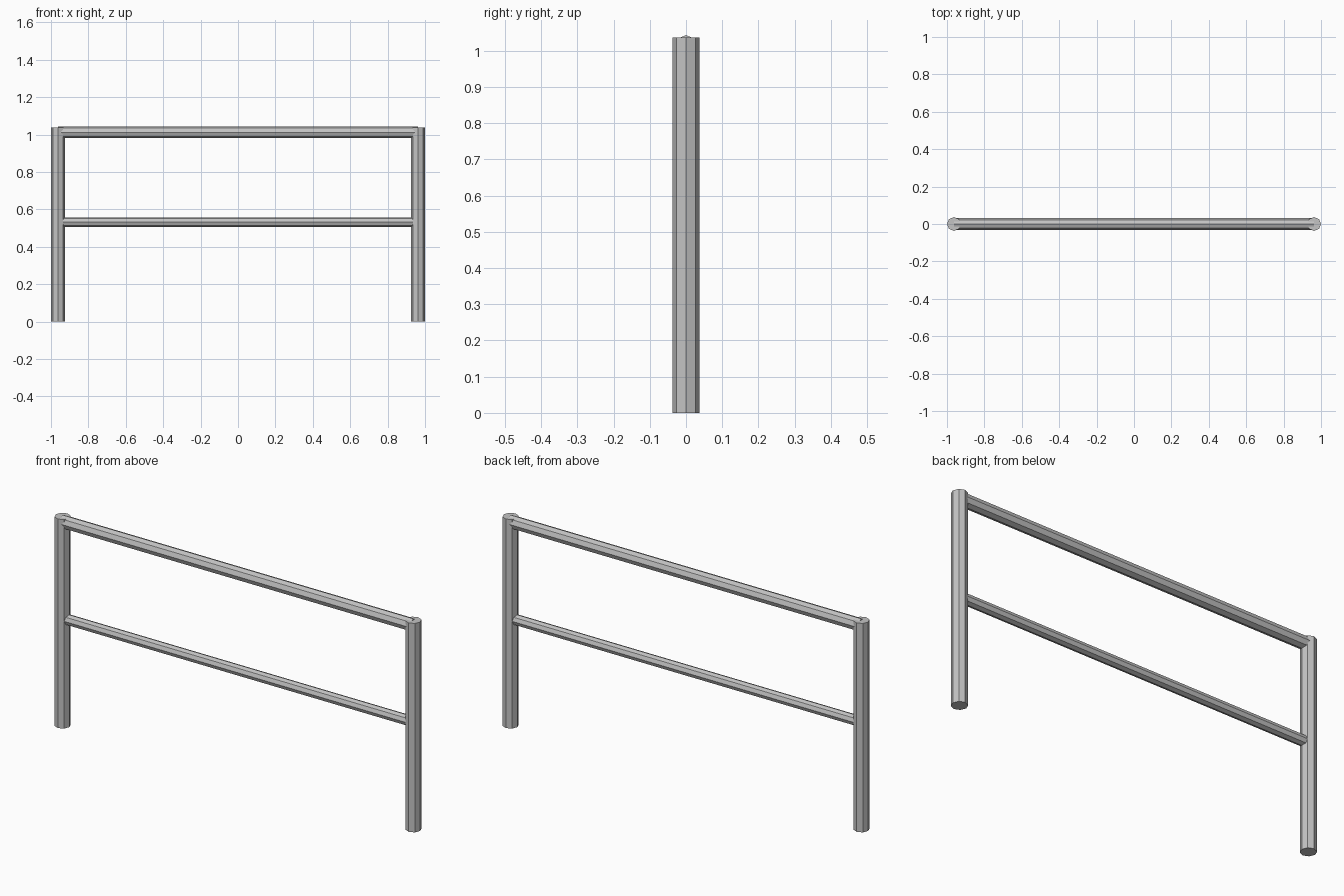
import bpy
import math

# Remove the default cube
cube = bpy.data.objects.get("Cube")
if cube:
    bpy.data.objects.remove(cube, do_unlink=True)

# Plain grey metal
metal = bpy.data.materials.new("grey_metal")
metal.use_nodes = True
colour = (0.55, 0.55, 0.55, 1)
metal.diffuse_color = colour
metal.node_tree.nodes["Principled BSDF"].inputs["Base Color"].default_value = colour

POST_X = 0.963
POST_RADIUS = 0.037
POST_HEIGHT = 1.037


def bar(name, radius, length, location, rotation=(0, 0, 0)):
    """Flat-shaded octagonal bar with corners on its main axes."""
    bpy.ops.mesh.primitive_cylinder_add(
        vertices=8, radius=radius, depth=length, location=location, rotation=rotation)
    obj = bpy.context.object
    obj.name = name
    obj.data.materials.append(metal)
    return obj


# Upright posts
for side, sign in (("left", 1), ("right", -1)):
    bar(side + "_post", POST_RADIUS, POST_HEIGHT, (sign * POST_X, 0, POST_HEIGHT / 2))

# Horizontal rails running between the post centres
for name, radius, height in (("top_rail", 0.031, 1.012), ("middle_rail", 0.0255, 0.532)):
    bar(name, radius, 2 * POST_X, (0, 0, height), (0, math.pi / 2, 0))
